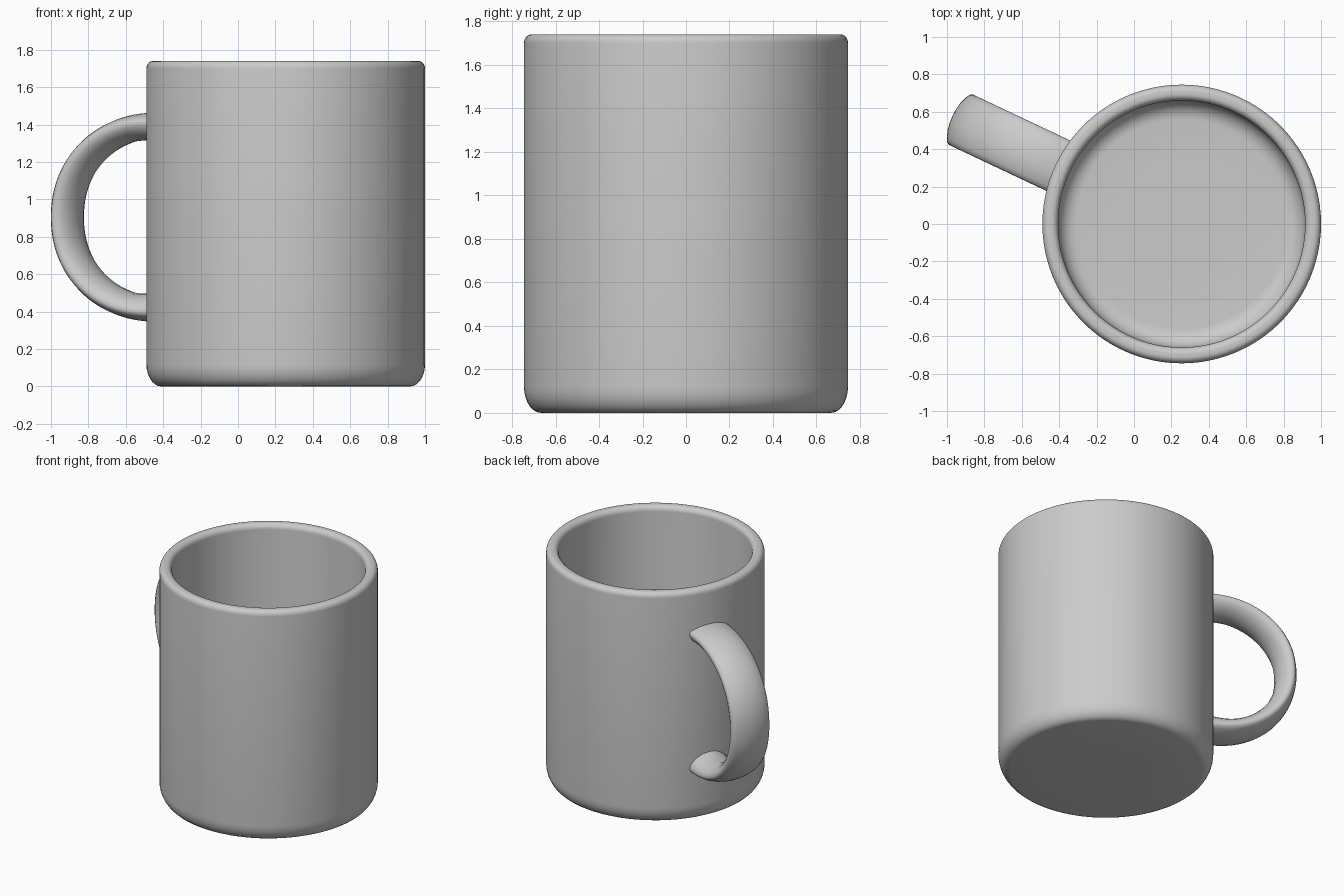
import bpy, bmesh, math
from mathutils import Vector

if "Cube" in bpy.data.objects:
    bpy.data.objects.remove(bpy.data.objects["Cube"])

CENTRE = Vector((0.255, 0, 0))
OUT = Vector((-0.904, 0.427, 0)).normalized()   # direction the handle points
SIDE = Vector((-OUT.y, OUT.x, 0))
UP = Vector((0, 0, 1))


def build(name, rings, closed, cap_ends):
    """Skin a list of equal-length rings of points into a smooth mesh."""
    bm = bmesh.new()
    rows = [[bm.verts.new(p) for p in ring] for ring in rings]
    n = len(rows[0])
    for a, b in zip(rows, rows[1:]):
        for i in range(n):
            j = (i + 1) % n
            bm.faces.new((a[i], a[j], b[j], b[i]))
    if cap_ends:
        bm.faces.new(rows[0])
        bm.faces.new(rows[-1])
    bmesh.ops.recalc_face_normals(bm, faces=bm.faces)
    mesh = bpy.data.meshes.new(name)
    bm.to_mesh(mesh)
    bm.free()
    obj = bpy.data.objects.new(name, mesh)
    bpy.context.collection.objects.link(obj)
    bpy.context.view_layer.objects.active = obj
    obj.select_set(True)
    bpy.ops.object.shade_smooth_by_angle(angle=math.radians(40))
    obj.select_set(False)
    return obj


def arc(r, z, rad_r, rad_z, start, end, steps=7):
    """Elliptical corner in the (radius, height) plane."""
    angles = [math.radians(start + (end - start) * i / steps) for i in range(steps + 1)]
    return [(r + rad_r * math.cos(a), z + rad_z * math.sin(a)) for a in angles]


# Cup: one lathed profile, from under the base, over the rim, to the inner floor
profile = [(0.3, 0.0)]
profile += arc(0.665, 0.12, 0.08, 0.12, -90, 0)
profile += arc(0.71, 1.70, 0.035, 0.04, 0, 90)
profile += arc(0.695, 1.70, 0.035, 0.04, 90, 180)
profile += arc(0.56, 0.20, 0.10, 0.10, 0, -90)
profile += [(0.3, 0.10)]
SEG = 96
ring_angles = [2 * math.pi * i / SEG for i in range(SEG)]
build("mug_body",
      [[CENTRE + Vector((r * math.cos(a), r * math.sin(a), z)) for a in ring_angles]
       for r, z in profile], True, True)

# Handle: lens-shaped strap section swept along a rounded C
half = [(0, .07), (.04, .068), (.08, .061), (.12, .047), (.142, .034), (.149, .018),
        (.143, -.004), (.125, -.027), (.095, -.047), (.05, -.065), (0, -.07)]
section = half + [(-s, n) for s, n in half[-2:0:-1]]


def c_curve(a):
    c, s = math.cos(a), math.sin(a)
    e = 2 / 2.1
    return Vector((0.755 + 0.53 * abs(c) ** e, 0.905 + 0.49 * math.copysign(abs(s) ** e, s)))


path = [c_curve(math.pi * (i / 48 - 0.5)) for i in range(49)]
path = [Vector((0.69, 0.415))] + path + [Vector((0.69, 1.395))]
rings = []
for i, p in enumerate(path):
    d = (path[min(i + 1, len(path) - 1)] - path[max(i - 1, 0)]).normalized()
    normal = OUT * d.y - UP * d.x
    flare = 1 + 0.35 * max(0, min(1, (0.92 - p.x) / 0.2)) ** 1.5   # thickens at the cup
    base = CENTRE + OUT * p.x + UP * p.y
    rings.append([base + SIDE * s + normal * (n * flare if n < 0 else n) for s, n in section])
build("handle", rings, True, True)
